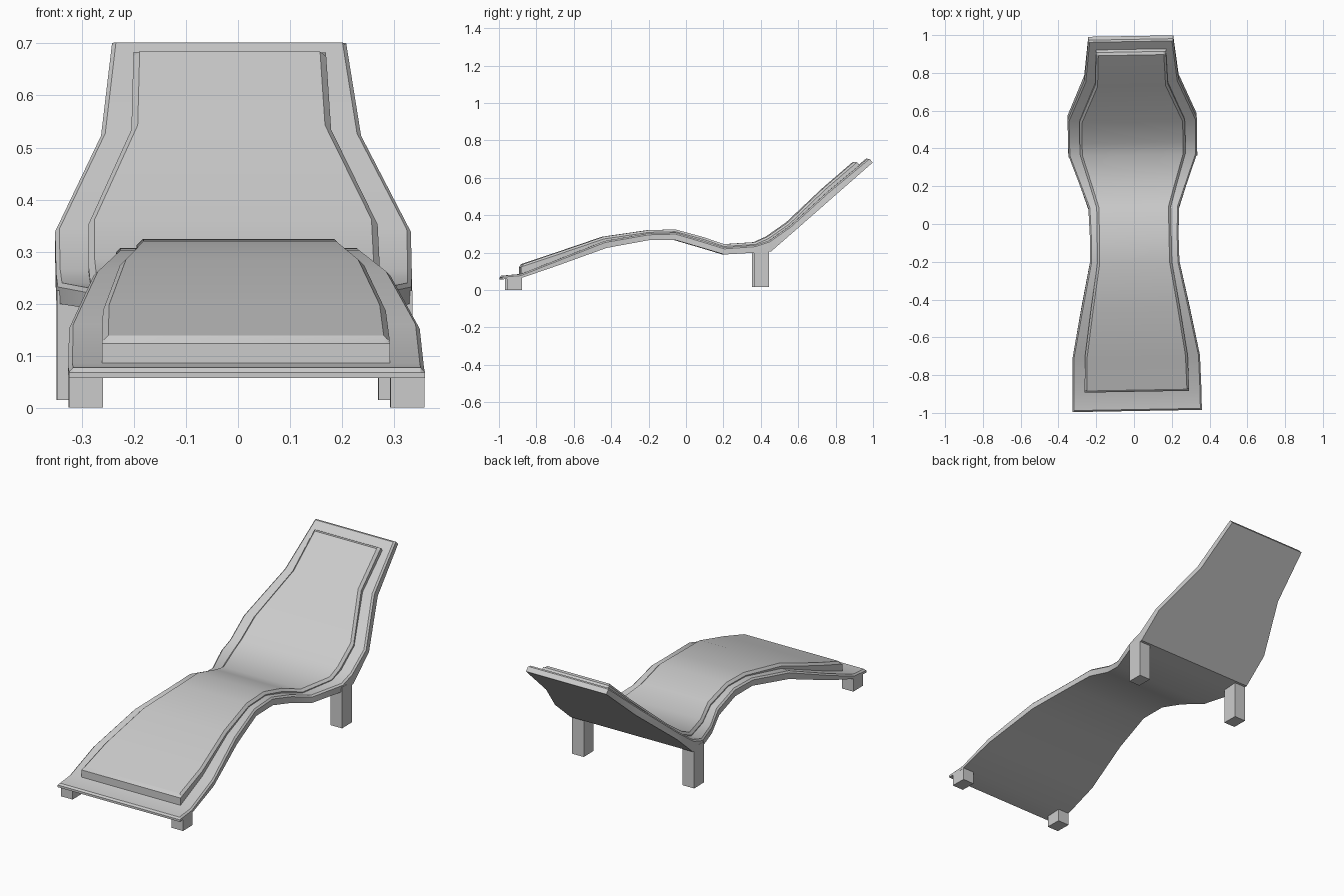
import bpy, bmesh, math
from mathutils import Matrix, Vector

if "Cube" in bpy.data.objects:
    bpy.data.objects.remove(bpy.data.objects["Cube"])

TURN = Matrix.Rotation(0.0175, 4, 'Z')  # whole chair is turned very slightly


def finish(bm, name, smooth):
    bmesh.ops.recalc_face_normals(bm, faces=bm.faces)
    bm.transform(TURN)
    me = bpy.data.meshes.new(name)
    bm.to_mesh(me)
    bm.free()
    ob = bpy.data.objects.new(name, me)
    bpy.context.collection.objects.link(ob)
    if smooth:
        bpy.context.view_layer.objects.active = ob
        ob.select_set(True)
        bpy.ops.object.shade_smooth_by_angle(angle=math.radians(25))
        ob.select_set(False)
    return ob


def loft(name, stations, bevel, smooth):
    """Slab from (half width, y/z of bottom, y/z of top), chamfered on its top rim."""
    bm = bmesh.new()
    st = [(w, Vector((0, yb, zb)), Vector((0, yt, zt))) for w, yb, zb, yt, zt in stations]

    def between(a, b):
        t = bevel / (b[2] - a[2]).length
        return a[0] + (b[0] - a[0]) * t, a[1].lerp(b[1], t), a[2].lerp(b[2], t)

    rows = [st[0], between(st[0], st[1])] + st[1:-1] + [between(st[-1], st[-2]), st[-1]]
    rings = []
    for i, (w, bot, top) in enumerate(rows):
        shoulder = top + (bot - top).normalized() * bevel
        crown = shoulder if i in (0, len(rows) - 1) else top
        half = [(w, bot), (w, shoulder), (w - bevel, crown)]
        pts = [(x, p.y, p.z) for x, p in half] + [(-x, p.y, p.z) for x, p in reversed(half)]
        rings.append([bm.verts.new(p) for p in pts])
    for a, b in zip(rings, rings[1:]):
        for k in range(6):
            j = (k + 1) % 6
            bm.faces.new((a[k], a[j], b[j], b[k]))
    for r in (rings[0], rings[-1]):
        bm.faces.new(r)
    return finish(bm, name, smooth)


def leg(name, x, y, z0, z1):
    bm = bmesh.new()
    bmesh.ops.create_cube(bm, size=1)
    bm.transform(Matrix.Translation((x, y, (z0 + z1) / 2))
                 @ Matrix.Diagonal((0.065, 0.08, z1 - z0, 1)))
    finish(bm, name, False)


# Wavy lounger frame
loft("frame", [
    (0.342, -0.990, 0.057, -0.990, 0.076),
    (0.342, -0.890, 0.063, -0.890, 0.085),
    (0.337, -0.700, 0.128, -0.700, 0.160),
    (0.285, -0.430, 0.225, -0.440, 0.262),
    (0.237, -0.200, 0.267, -0.205, 0.303),
    (0.235, -0.060, 0.267, -0.060, 0.307),
    (0.240, 0.080, 0.226, 0.090, 0.263),
    (0.280, 0.200, 0.190, 0.200, 0.228),
    (0.340, 0.370, 0.200, 0.365, 0.240),
    (0.342, 0.450, 0.207, 0.440, 0.265),
    (0.342, 0.580, 0.320, 0.550, 0.343),
    (0.250, 0.790, 0.503, 0.755, 0.527),
    (0.225, 0.995, 0.682, 0.972, 0.707),
], 0.008, True)

# Padded cushion following the frame
loft("cushion", [
    (0.277, -0.888, 0.080, -0.888, 0.135),
    (0.272, -0.700, 0.150, -0.700, 0.198),
    (0.235, -0.440, 0.250, -0.445, 0.285),
    (0.197, -0.200, 0.292, -0.205, 0.320),
    (0.196, -0.060, 0.296, -0.060, 0.324),
    (0.196, 0.085, 0.252, 0.090, 0.283),
    (0.228, 0.200, 0.217, 0.200, 0.245),
    (0.278, 0.370, 0.229, 0.365, 0.256),
    (0.280, 0.440, 0.254, 0.430, 0.285),
    (0.278, 0.560, 0.335, 0.540, 0.362),
    (0.192, 0.755, 0.517, 0.730, 0.543),
    (0.185, 0.930, 0.662, 0.903, 0.692),
], 0.012, True)

# Four square legs
for side, s in (("left", -1), ("right", 1)):
    leg("front_leg_" + side, s * 0.309, -0.923, 0.0, 0.065)
    leg("back_leg_" + side, s * 0.309, 0.398, 0.015, 0.225)
